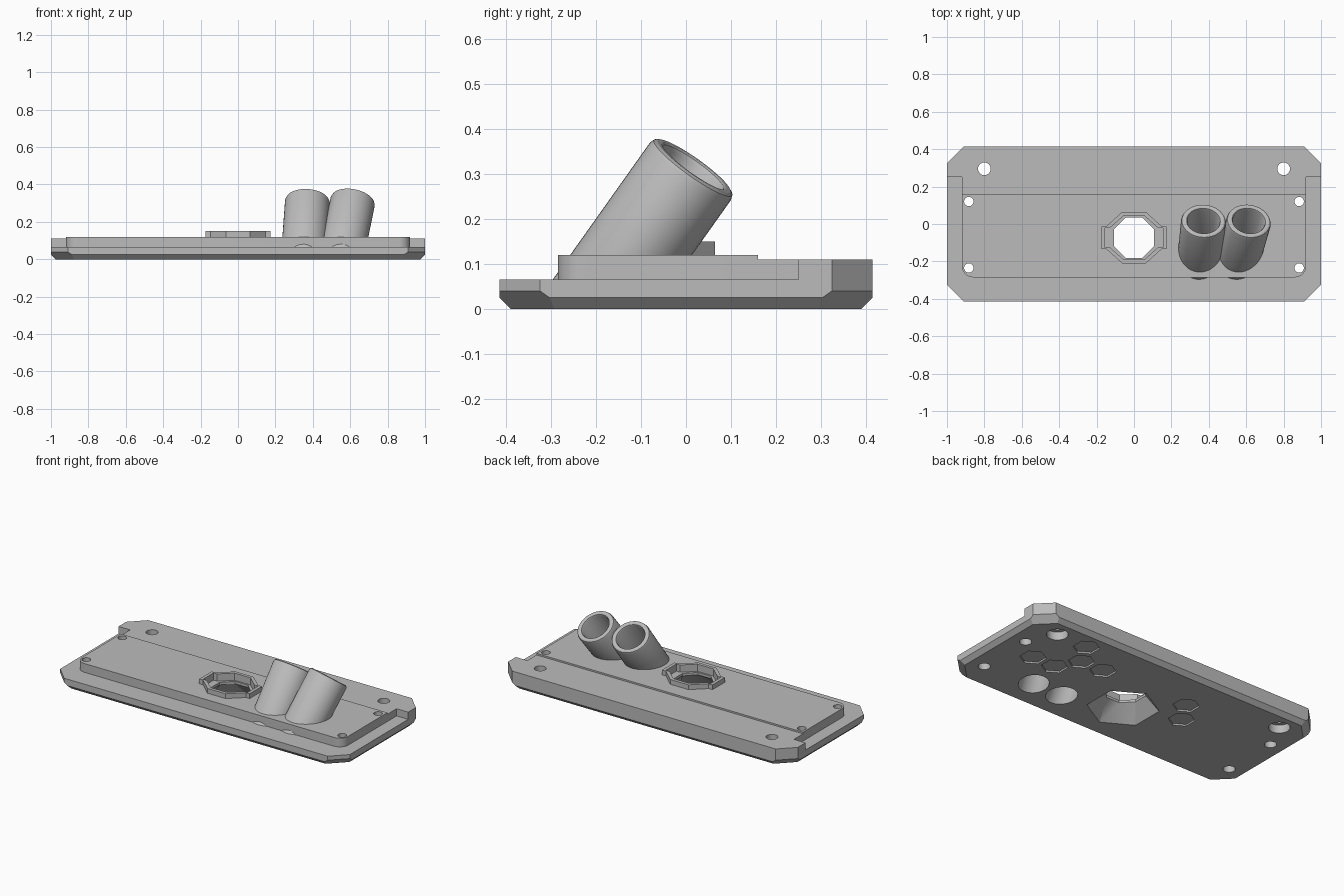
import bpy, bmesh, math
from mathutils import Vector, Matrix

if "Cube" in bpy.data.objects:
    bpy.data.objects.remove(bpy.data.objects["Cube"])

grey = bpy.data.materials.new("plain_grey")
grey.use_nodes = True
grey.diffuse_color = (0.5, 0.5, 0.5, 1)
grey.node_tree.nodes["Principled BSDF"].inputs["Base Color"].default_value = (0.5, 0.5, 0.5, 1)


def finish(name, bm):
    bmesh.ops.recalc_face_normals(bm, faces=bm.faces)
    mesh = bpy.data.meshes.new(name)
    bm.to_mesh(mesh)
    bm.free()
    mesh.materials.append(grey)
    obj = bpy.data.objects.new(name, mesh)
    bpy.context.collection.objects.link(obj)
    return obj


def box_bm(lo, hi):
    bm = bmesh.new()
    lo, hi = Vector(lo), Vector(hi)
    bmesh.ops.create_cube(bm, size=1, matrix=Matrix.Translation((lo + hi) / 2) @ Matrix.Diagonal((*(hi - lo), 1)))
    return bm


def box(name, lo, hi):
    return finish(name, box_bm(lo, hi))


def slice_off(bm, point, normal):
    # remove everything beyond a plane and cap the cut
    geom = bm.verts[:] + bm.edges[:] + bm.faces[:]
    cut = bmesh.ops.bisect_plane(bm, geom=geom, dist=1e-6, plane_co=point, plane_no=normal, clear_outer=True)
    edges = [e for e in cut["geom_cut"] if isinstance(e, bmesh.types.BMEdge)]
    bmesh.ops.contextual_create(bm, geom=edges)


def turned_bm(rings, sides, matrix=None, phase=0.0):
    # solid of stacked rings, each given as (radius, height)
    bm = bmesh.new()
    loops = []
    for r, z in rings:
        angles = [2 * math.pi * (i + phase) / sides for i in range(sides)]
        loops.append([bm.verts.new((r * math.cos(a), r * math.sin(a), z)) for a in angles])
    for a, b in zip(loops, loops[1:]):
        for i in range(sides):
            j = (i + 1) % sides
            bm.faces.new((a[i], a[j], b[j], b[i]))
    bm.faces.new(loops[0][::-1])
    bm.faces.new(loops[-1])
    if matrix:
        bm.transform(matrix)
    return bm


def combine(target, other, operation):
    mod = target.modifiers.new(operation.lower(), "BOOLEAN")
    mod.operation, mod.solver, mod.object = operation, "EXACT", other
    bpy.context.view_layer.objects.active = target
    bpy.ops.object.modifier_apply(modifier=mod.name)
    bpy.data.objects.remove(other)


def move(x, y, z=0.0):
    return Matrix.Translation((x, y, z))


# Base plate with clipped corners and a chamfered underside
W, D = 1.0, 0.415
bm = box_bm((-W, -D, 0), (W, D, 0.11))
for s in (-1, 1):
    slice_off(bm, (s * W, 0, 0.025), (s, 0, -1))
    slice_off(bm, (0, s * D, 0.025), (0, s, -1))
    for t in (-1, 1):
        corner = (s * (W - 0.045), t * (D - 0.045), 0.04)
        slice_off(bm, corner, (s, t, 0))
        slice_off(bm, corner, (s, t, -math.sqrt(2)))
plate = finish("mounting_plate", bm)
combine(plate, box("front_step", (-1.2, -0.6, 0.065), (1.2, 0.25, 0.3)), "DIFFERENCE")
combine(plate, box("back_ledge", (-0.92, 0.1, 0.03), (0.92, 0.3, 0.11)), "UNION")

# Raised platform with rounded front corners
bm = box_bm((-0.92, -0.285, 0.03), (0.92, 0.16, 0.12))
uprights = [e for e in bm.edges if abs(e.verts[0].co.z - e.verts[1].co.z) > 0.05 and e.verts[0].co.y < 0]
bmesh.ops.bevel(bm, geom=uprights, offset=0.06, segments=8, profile=0.5, affect="EDGES")
combine(plate, finish("platform", bm), "UNION")


# Collar around the central opening, with a flat ear on each side
def collar(name, rx, ry, ear, z0, z1):
    k = 1 / math.cos(math.pi / 8)
    scale = Matrix.Diagonal((rx * k, ry * k, 1, 1))
    part = finish(name, turned_bm([(1, z0), (1, z1)], 8, move(0, -0.073) @ scale, 0.5))
    h = ry * 0.44
    combine(part, box(name + "_ears", (-ear, -0.073 - h, z0), (ear, -0.073 + h, z1)), "UNION")
    return part


combine(plate, collar("collar", 0.152, 0.138, 0.174, 0.08, 0.15), "UNION")
combine(plate, collar("collar_recess", 0.132, 0.118, 0.154, 0.105, 0.3), "DIFFERENCE")

# Octagonal throat flaring to a hexagon underneath
throat = turned_bm([(0.117, 0.085), (0.117, 0.3)], 8, move(0, -0.073), 0.5)
combine(plate, finish("throat", throat), "DIFFERENCE")
funnel = bmesh.new()
for sides, radius, y, z in ((6, 0.207, -0.095, -0.005), (8, 0.117, -0.073, 0.09)):
    for i in range(sides):
        a = 2 * math.pi * (i + 0.5) / sides
        funnel.verts.new((radius * math.cos(a), y + radius * math.sin(a), z))
bmesh.ops.convex_hull(funnel, input=funnel.verts[:])
combine(plate, finish("funnel", funnel), "DIFFERENCE")

# Two slanted tubes, fanned slightly apart
bores = []
for name, x0, x1 in (("inner_tube", 0.349, 0.372), ("outer_tube", 0.55, 0.615)):
    foot, tip = Vector((x0, -0.207, 0)), Vector((x1, 0.018, 0.317))
    axis = (tip - foot).normalized()
    side = Vector((0, 1, 0)).cross(axis).normalized()
    up = axis.cross(side)
    frame = Matrix((side, up, axis)).transposed().to_4x4()
    frame.translation = tip
    oval = frame @ Matrix.Diagonal((1, 0.92, 1, 1))
    bm = turned_bm([(0.12, -0.6), (0.12, -0.014), (0.116, -0.004), (0.108, 0)], 40, oval)
    slice_off(bm, (0, 0, 0.05), (0, 0, -1))
    combine(plate, finish(name, bm), "UNION")
    bore = turned_bm([(0.086, -0.6), (0.086, -0.012), (0.09, -0.003), (0.1, 0.003), (0.1, 0.05)], 40, oval)
    bores.append(finish(name + "_bore", bore))
for bore in bores:
    combine(plate, bore, "DIFFERENCE")

# Counterbored screw holes
for s in (-1, 1):
    for x, y, r, wide in ((0.8, 0.295, 0.034, 0.06), (0.883, 0.12, 0.025, 0.034), (0.883, -0.235, 0.025, 0.034)):
        rings = [(wide, -0.05), (wide, 0.05), (r, 0.05), (r, 0.3)]
        combine(plate, finish("screw_hole", turned_bm(rings, 32, move(s * x, y))), "DIFFERENCE")

# Shallow hexagon pockets on the underside
for x, y in ((0.585, 0.288), (0.505, 0.15), (0.35, 0.15), (0.74, 0.015), (0.585, 0.015), (-0.25, 0.15), (-0.33, 0.015)):
    pocket = turned_bm([(0.075, -0.05), (0.075, 0.01)], 6, move(x, y), 0.5)
    combine(plate, finish("hexagon_pocket", pocket), "DIFFERENCE")

bpy.ops.object.select_all(action="DESELECT")
plate.select_set(True)
bpy.context.view_layer.objects.active = plate
bpy.ops.object.shade_smooth_by_angle(angle=math.radians(25))
